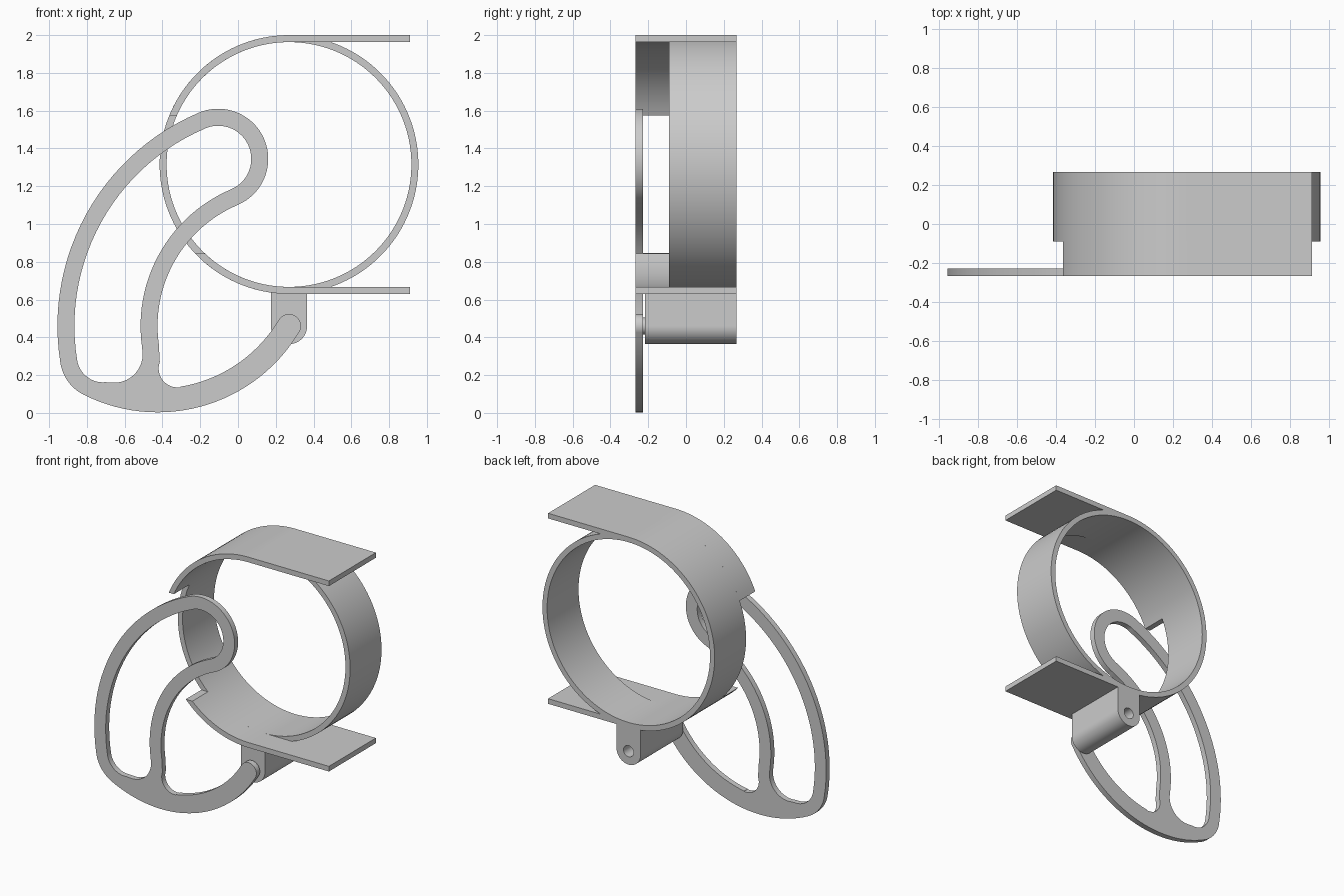
import bpy, bmesh
from math import cos, sin, radians, pi, ceil
from mathutils import Vector

cube = bpy.data.objects.get("Cube")
if cube:
    bpy.data.objects.remove(cube, do_unlink=True)

# Single plain grey material
grey = bpy.data.materials.new("plain_grey")
grey.use_nodes = True
colour = (0.6, 0.6, 0.6, 1)
grey.diffuse_color = colour
grey.node_tree.nodes["Principled BSDF"].inputs["Base Color"].default_value = colour

SHIFT_X = 0.005
FRONT, BACK = -0.267, 0.267


def arc(centre, r, a0, a1):
    """Points on an arc in the x-z plane, angles in degrees."""
    n = max(6, ceil(abs(a1 - a0) / 3))
    angles = [radians(a0 + (a1 - a0) * i / n) for i in range(n + 1)]
    return [(centre[0] + r * cos(a), centre[1] + r * sin(a)) for a in angles]


def circle(centre, r):
    return arc(centre, r, 0, 360)


def clean(points):
    """Drop repeated neighbours in a closed outline."""
    return [p for i, p in enumerate(points)
            if (Vector(p) - Vector(points[i - 1])).length > 0.0005]


def extrude_profile(name, loops, y0, y1):
    """Fill closed x-z outlines (holes allowed) and extrude from y0 to y1."""
    curve = bpy.data.curves.new(name + "_outline", 'CURVE')
    curve.dimensions = '2D'
    curve.fill_mode = 'BOTH'
    curve.extrude = (y1 - y0) / 2
    for loop in loops:
        pts = clean(loop)
        spline = curve.splines.new('POLY')
        spline.points.add(len(pts) - 1)
        for sp, (x, z) in zip(spline.points, pts):
            sp.co = (x, z, 0, 1)
        spline.use_cyclic_u = True
    temp = bpy.data.objects.new(name + "_outline", curve)
    bpy.context.collection.objects.link(temp)
    deps = bpy.context.evaluated_depsgraph_get()
    mesh = bpy.data.meshes.new_from_object(temp.evaluated_get(deps))
    bpy.data.objects.remove(temp, do_unlink=True)
    bpy.data.curves.remove(curve)

    # Stand the profile upright and weld the caps to the walls
    bm = bmesh.new()
    bm.from_mesh(mesh)
    for v in bm.verts:
        x, z, d = v.co
        v.co = (x + SHIFT_X, (y0 + y1) / 2 - d, z)
    bmesh.ops.remove_doubles(bm, verts=bm.verts, dist=0.0001)
    bmesh.ops.recalc_face_normals(bm, faces=bm.faces)
    bm.to_mesh(mesh)
    bm.free()
    mesh.name = name
    mesh.materials.clear()
    mesh.materials.append(grey)
    obj = bpy.data.objects.new(name, mesh)
    bpy.context.collection.objects.link(obj)
    bpy.ops.object.select_all(action='DESELECT')
    obj.select_set(True)
    bpy.context.view_layer.objects.active = obj
    bpy.ops.object.shade_smooth_by_angle(angle=pi / 6)
    return obj


# Main ring
hub = (0.265, 1.315)
R_OUT, R_IN = 0.685, 0.648
RING_FRONT = -0.09
extrude_profile("ring", [circle(hub, R_OUT), circle(hub, R_IN)], RING_FRONT, BACK)

# Front ring extensions, ending in level cuts
extrude_profile("upper_ring_extension",
                [arc(hub, R_OUT, 90, 157.7) + arc(hub, R_IN, 156.3, 90)],
                FRONT, RING_FRONT)
extrude_profile("lower_ring_extension",
                [arc(hub, R_OUT, 270, 223.3) + arc(hub, R_IN, 226.5, 270)],
                FRONT, RING_FRONT)

# Flat tangent plates
for name, z0, z1 in (("upper_plate", hub[1] + R_IN, hub[1] + R_OUT),
                     ("lower_plate", hub[1] - R_OUT, hub[1] - R_IN)):
    outline = [(hub[0], z0), (0.905, z0), (0.905, z1), (hub[0], z1)]
    extrude_profile(name, [outline], FRONT, BACK)

# Hinge bracket with round bottom and bore
pivot = (0.265, 0.46)
HALF = 0.096
bracket = arc(pivot, HALF, 180, 360) + [(pivot[0] + HALF, 0.65), (pivot[0] - HALF, 0.65)]
extrude_profile("hinge_bracket", [bracket, circle(pivot, 0.04)], -0.217, BACK)

# Short boss between lever and bracket
extrude_profile("hinge_boss", [circle(pivot, 0.044)], -0.235, -0.217)

# Lever: arcs concentric with the pivot, joined by tangent rounds
tip = (-0.11, 1.345)
heel = (-0.72, 0.30)
belly = (-0.43, 0.875)
crotch = (-0.325, 0.235)
outer = (arc(belly, 0.872, -30.8, -116.8)
         + arc(heel, 0.228, -116.8, -170.8)
         + arc(pivot, 1.226, 189.2, 113)
         + arc(tip, 0.265, 113, -67)
         + arc(pivot, 0.696, 113, 188)
         + arc(crotch, 0.1, 160, 279.3)
         + arc(belly, 0.746, -80.7, -30.8)
         + arc(pivot, 0.063, 149.2, -30.8))
opening = (arc(pivot, 1.136, 113, 189.2)
           + arc(heel, 0.138, 189.2, 275)
           + arc((-0.66, 0.31), 0.15, 268, 365)
           + arc(pivot, 0.786, 188, 113)
           + arc(tip, 0.175, -67, 113))
extrude_profile("lever", [outer, opening], FRONT, -0.227)
